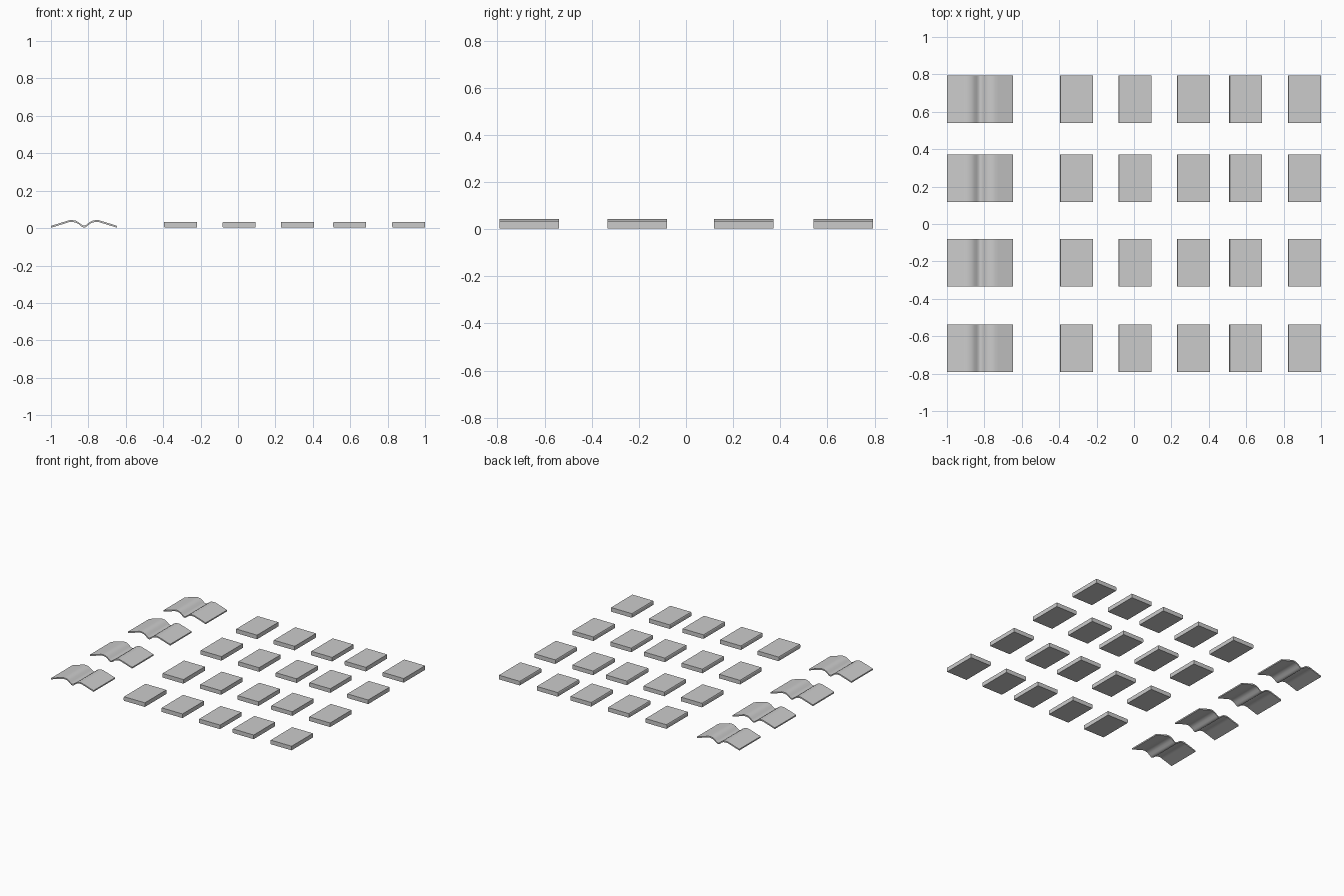
import bpy, bmesh

if "Cube" in bpy.data.objects:
    bpy.data.objects.remove(bpy.data.objects["Cube"])

ROWS = [-0.665, -0.207, 0.245, 0.667]
COLUMNS = [-0.308, 0.005, 0.317, 0.597, 0.912]
WIDTH, DEPTH, HEIGHT = 0.176, 0.254, 0.034
BASE = 0.003


def finish(name, bm):
    bmesh.ops.recalc_face_normals(bm, faces=bm.faces)
    mesh = bpy.data.meshes.new(name)
    bm.to_mesh(mesh)
    bm.free()
    obj = bpy.data.objects.new(name, mesh)
    bpy.context.collection.objects.link(obj)
    return obj


def extrude_profile(name, outline, y):
    """Closed x/z outline extruded along y by the book depth."""
    bm = bmesh.new()
    face = bm.faces.new([bm.verts.new((x, y - DEPTH / 2, z)) for x, z in outline])
    new = bmesh.ops.extrude_face_region(bm, geom=[face])["geom"]
    bmesh.ops.translate(bm, vec=(0, DEPTH, 0),
                        verts=[v for v in new if isinstance(v, bmesh.types.BMVert)])
    return finish(name, bm)


# closed books: slab with a slightly rounded spine on the left
def closed_book(x, y):
    l, r = x - WIDTH / 2, x + WIDTH / 2
    top, s = HEIGHT, 0.003
    outline = [(l + s, BASE), (r, BASE), (r, top), (l + s, top),
               (l, top - 2 * s), (l, BASE + 2 * s)]
    extrude_profile("closed_book", outline, y)


# open books: one page half, mirrored about the valley and given thickness
HALF = [(0.0, 0.013), (0.008, 0.015), (0.018, 0.022), (0.03, 0.032),
        (0.045, 0.040), (0.064, 0.043), (0.08, 0.042), (0.096, 0.037),
        (0.135, 0.025), (0.176, 0.012)]


def open_book(y):
    cx, thick = -0.823, 0.010
    upper = [(cx - x, z) for x, z in reversed(HALF[1:])] + [(cx + x, z) for x, z in HALF]
    lower = [(x, z - thick) for x, z in reversed(upper)]
    obj = extrude_profile("open_book", upper + lower, y)
    bpy.ops.object.select_all(action='DESELECT')
    obj.select_set(True)
    bpy.context.view_layer.objects.active = obj
    bpy.ops.object.shade_smooth_by_angle(angle=0.7)


for y in ROWS:
    open_book(y)
    for x in COLUMNS:
        closed_book(x, y)
